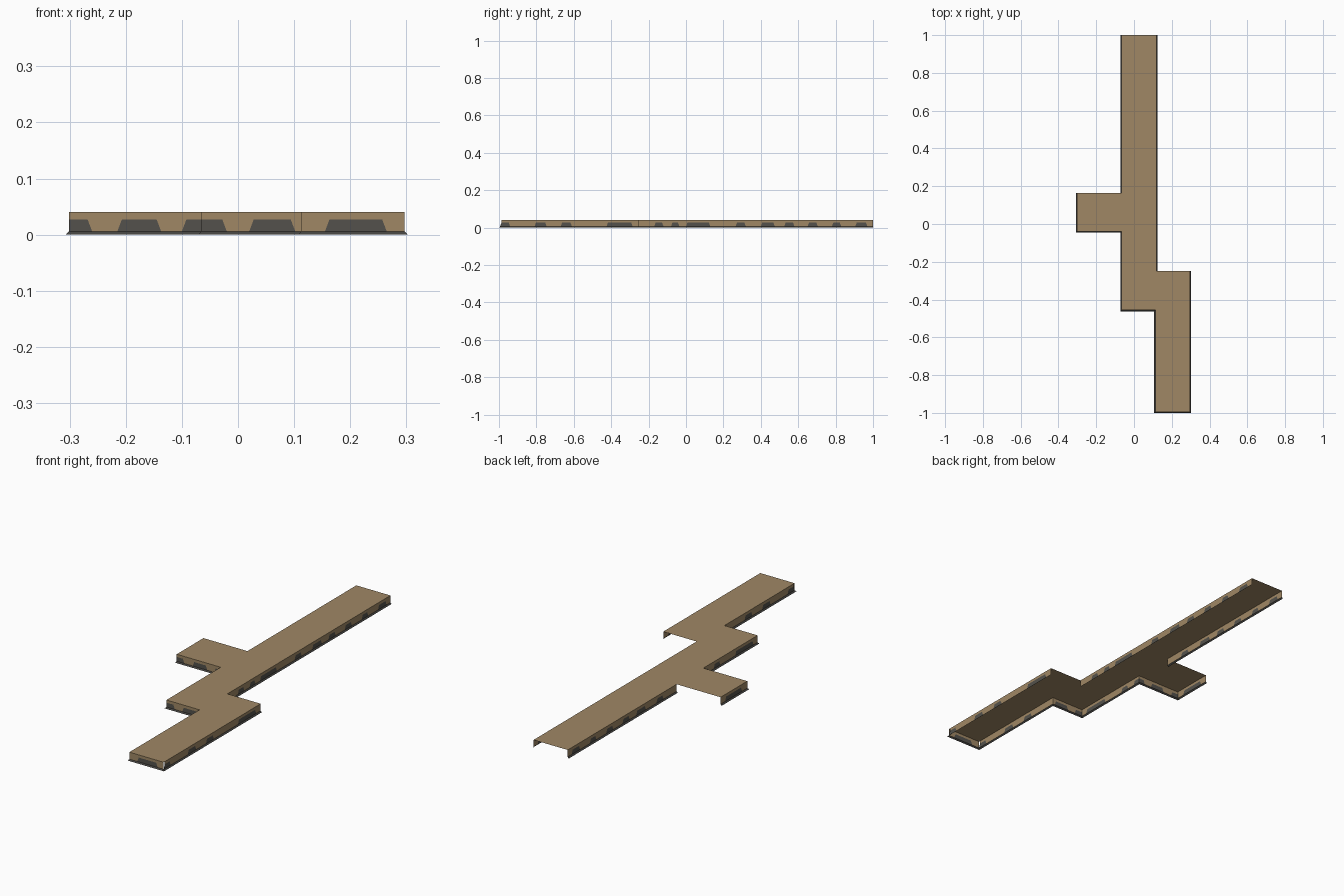
import bpy
import bmesh
from mathutils import Vector

cube = bpy.data.objects.get("Cube")
if cube:
    bpy.data.objects.remove(cube)

TOP, PATCH_TOP, FOOT_TOP = 0.04, 0.027, 0.006
FLARE = 0.006


def material(name, color):
    m = bpy.data.materials.new(name)
    m.use_nodes = True
    m.diffuse_color = (*color, 1)
    m.node_tree.nodes["Principled BSDF"].inputs["Base Color"].default_value = (*color, 1)
    return m


tan = material("sand tan", (0.35, 0.245, 0.13))
gray = material("stone gray", (0.088, 0.083, 0.072))
dark = material("footing gray", (0.06, 0.058, 0.053))


def add_object(name, bm, *mats):
    mesh = bpy.data.meshes.new(name)
    bm.to_mesh(mesh)
    bm.free()
    for m in mats:
        mesh.materials.append(m)
    ob = bpy.data.objects.new(name, mesh)
    bpy.context.collection.objects.link(ob)


def face(bm, points, index=0):
    bm.faces.new([bm.verts.new(p) for p in points]).material_index = index


# Walkway outline, counter-clockwise from the back
outline = [Vector(p) for p in (
    (-.065, 1), (-.065, .165), (-.301, .165), (-.301, -.04), (-.065, -.04), (-.065, -.456),
    (.113, -.456), (.113, -.994), (.297, -.994), (.297, -.25), (.118, -.25), (.118, 1))]
count = len(outline)

# Stone patches along the side walls (y ranges) and the front walls (x ranges)
side_patches = [(-.994, -.94), (-.81, -.745), (-.67, -.61), (-.425, -.285), (-.17, -.12),
                (-.08, -.035), (0, .13), (.265, .32), (.4, .475), (.525, .58),
                (.65, .705), (.78, .83), (.905, .97)]
front_patches = [(-.301, -.26), (-.215, -.137), (-.1, -.02), (.02, .102), (.155, .265)]

# Deck
bm = bmesh.new()
face(bm, [(p.x, p.y, TOP) for p in outline])
add_object("deck", bm, tan)


def flare_direction(i):
    """Outward direction of edge i; edges facing the back stay open."""
    d = (outline[(i + 1) % count] - outline[i]).normalized()
    n = Vector((d.y, -d.x))
    return Vector((0, 0)) if n.y > 0.5 else n


def wall(i, bm):
    a, b = outline[i], outline[(i + 1) % count]
    axis = 0 if abs(b.x - a.x) > abs(b.y - a.y) else 1
    lo, hi = sorted((a[axis], b[axis]))
    # column edges: position at the bottom, position at the patch top
    columns = [(lo, lo, False)]
    for s, e in (side_patches if axis else front_patches):
        s2, e2 = max(s, lo), min(e, hi)
        if e2 - s2 < 0.01:
            continue
        slope = 0.008
        columns.append((s2, s2 + slope * (s2 > lo), True))
        columns.append((e2, e2 - slope * (e2 < hi), False))
    columns.append((hi, hi, False))

    def at(u, z):
        return (u, a.y, z) if axis == 0 else (a.x, u, z)

    for (l0, l1, stone), (r0, r1, _) in zip(columns, columns[1:]):
        if r0 - l0 < 1e-5:
            continue
        quads = [([at(l0, FOOT_TOP), at(r0, FOOT_TOP), at(r1, PATCH_TOP), at(l1, PATCH_TOP)], int(stone)),
                 ([at(l1, PATCH_TOP), at(r1, PATCH_TOP), at(r1, TOP), at(l1, TOP)], 0)]
        for points, index in quads:
            # wind the face so it looks outward
            flip = (b[axis] - a[axis]) < 0
            face(bm, points[::-1] if flip else points, index)


# Walls and flared footing
walls, footing = bmesh.new(), bmesh.new()
for i in range(count):
    n = flare_direction(i)
    if n.length < 0.5:
        continue
    wall(i, walls)
    j = (i + 1) % count
    a, b = outline[i], outline[j]
    oa = a + FLARE * (n + flare_direction(i - 1))
    ob = b + FLARE * (n + flare_direction(j))
    face(footing, [(oa.x, oa.y, 0), (ob.x, ob.y, 0), (b.x, b.y, FOOT_TOP), (a.x, a.y, FOOT_TOP)])
add_object("side_walls", walls, tan, gray)
add_object("footing", footing, dark)
